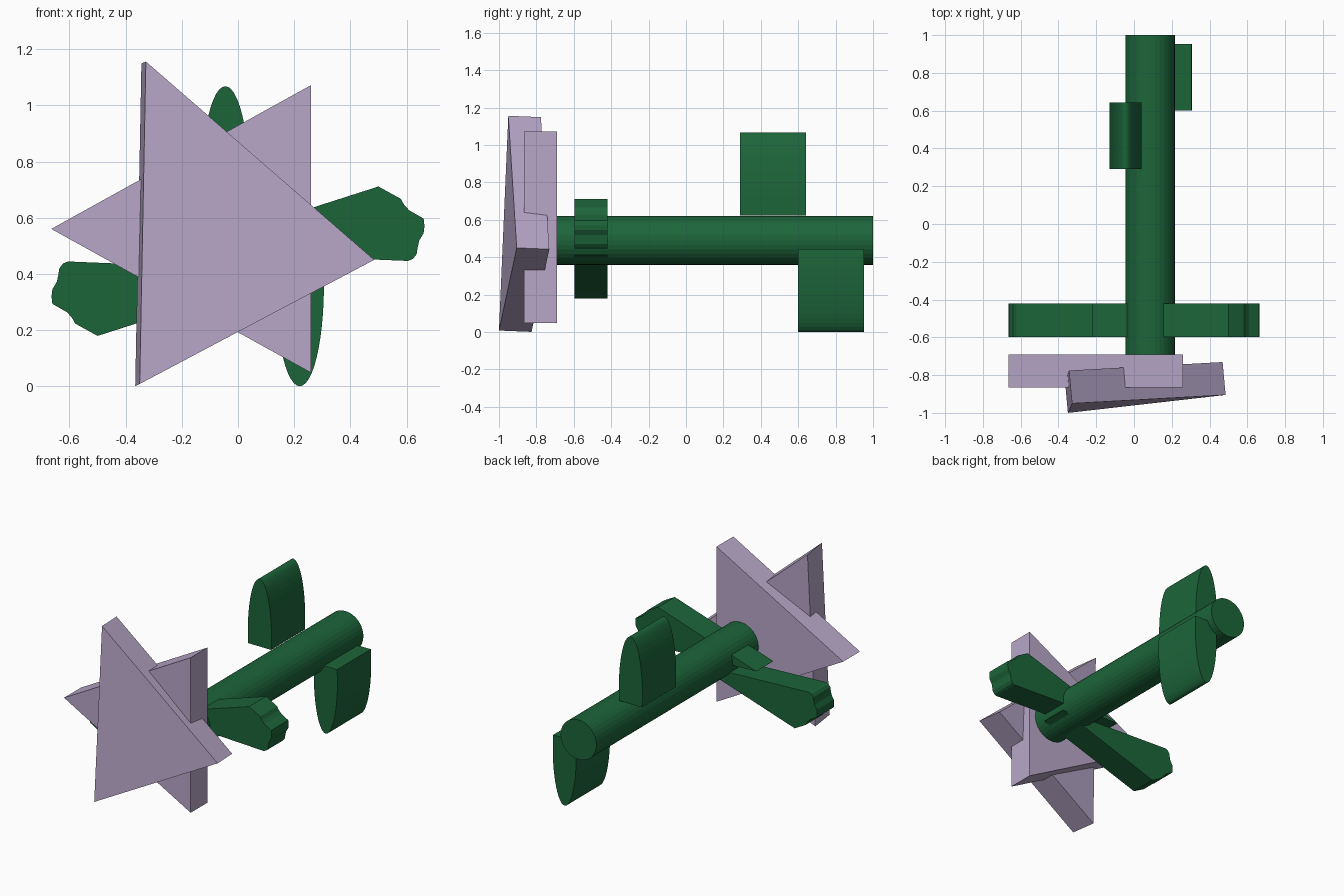
import bpy, bmesh, math
from mathutils import Vector

if "Cube" in bpy.data.objects:
    bpy.data.objects.remove(bpy.data.objects["Cube"])


def material(name, color):
    m = bpy.data.materials.new(name)
    m.diffuse_color = (*color, 1)
    m.use_nodes = True
    m.node_tree.nodes["Principled BSDF"].inputs["Base Color"].default_value = m.diffuse_color
    return m


GREEN = material("green", (0.012, 0.13, 0.042))
LILAC = material("lilac", (0.48, 0.39, 0.58))


def prism(name, points, sweep, mat):
    """Extrude a planar outline along the sweep vector."""
    bm = bmesh.new()
    face = bm.faces.new([bm.verts.new(p) for p in points])
    new = bmesh.ops.extrude_face_region(bm, geom=[face])["geom"]
    bmesh.ops.translate(bm, vec=sweep,
                        verts=[v for v in new if isinstance(v, bmesh.types.BMVert)])
    bmesh.ops.recalc_face_normals(bm, faces=bm.faces)
    mesh = bpy.data.meshes.new(name)
    bm.to_mesh(mesh)
    bm.free()
    mesh.materials.append(mat)
    obj = bpy.data.objects.new(name, mesh)
    bpy.context.collection.objects.link(obj)
    return obj


def slab(name, outline, y0, y1, mat):
    """Prism along y from an (x, z) outline."""
    return prism(name, [(x, y0, z) for x, z in outline], Vector((0, y1 - y0, 0)), mat)


def arc(cx, cz, rx, rz, a0, a1, n):
    return [(cx + rx * math.cos(a0 + (a1 - a0) * i / n),
             cz + rz * math.sin(a0 + (a1 - a0) * i / n)) for i in range(n + 1)]


# Shaft
slab("shaft", arc(0.085, 0.49, 0.131, 0.131, 0, 2 * math.pi, 32)[:-1], -0.69, 1.0, GREEN)

# Star: upright triangle and a slightly tilted one in front
slab("back_triangle", [(-0.665, 0.56), (0.26, 1.072), (0.26, 0.048)], -0.865, -0.69, LILAC)
front = [Vector(p) for p in ((-0.328, -0.95, 1.156), (-0.35, -1.0, 0.008), (0.485, -0.905, 0.45))]
normal = (front[1] - front[0]).cross(front[2] - front[0]).normalized()
if normal.y < 0:
    normal.negate()
prism("front_triangle", front, normal * 0.175, LILAC)

# Fins: ellipses cut flat just past their middle
cut = math.asin(0.085 / 0.36)
fin = arc(0, 0, 0.086, 0.36, -cut, math.pi + cut, 28)
slab("upper_fin", [(x - 0.045, 0.708 + z) for x, z in fin], 0.29, 0.642, GREEN)
slab("lower_fin", [(x + 0.22, 0.36 - z) for x, z in fin], 0.60, 0.953, GREEN)

# Leaf wings: tapered blades with a ragged tip, repeated by a half turn
leaf = [(-0.22, 0.48), (0.5, 0.711), (0.58, 0.667), (0.592, 0.645), (0.61, 0.626),
        (0.643, 0.607), (0.661, 0.597), (0.664, 0.57), (0.661, 0.545), (0.645, 0.518),
        (0.64, 0.495), (0.636, 0.47), (0.623, 0.453), (0.605, 0.446)]
slab("right_wing", leaf, -0.597, -0.42, GREEN)
slab("left_wing", [(-x, 0.89 - z) for x, z in leaf], -0.597, -0.42, GREEN)
